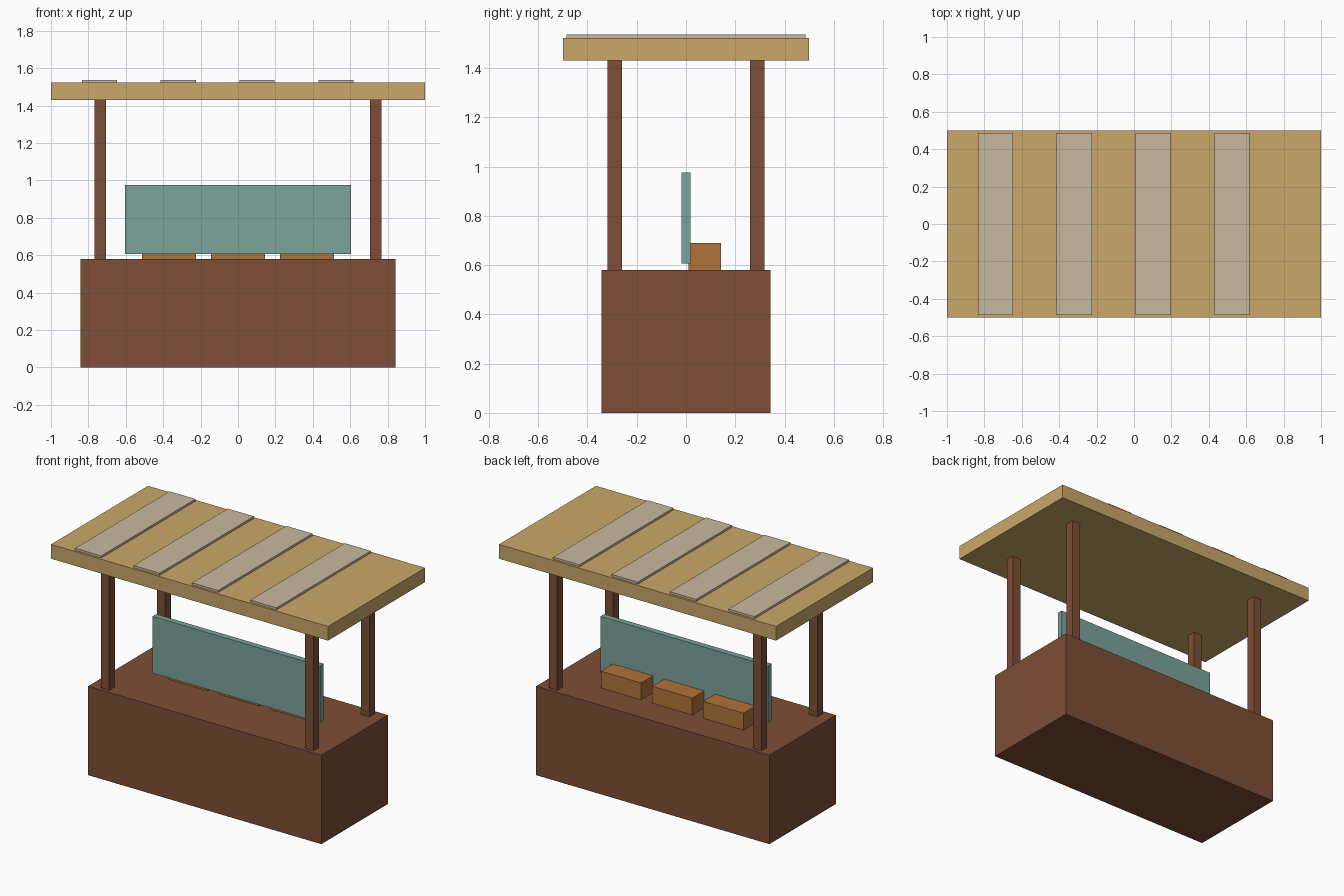
import bpy

if "Cube" in bpy.data.objects:
    bpy.data.objects.remove(bpy.data.objects["Cube"])


def material(name, rgb):
    """Flat material from 0-255 display colour, converted to linear."""
    m = bpy.data.materials.new(name)
    lin = [((c / 255 + 0.055) / 1.055) ** 2.4 for c in rgb]
    m.diffuse_color = (*lin, 1.0)
    m.use_nodes = True
    m.node_tree.nodes["Principled BSDF"].inputs["Base Color"].default_value = m.diffuse_color
    return m


def box(name, x, y, z, mat):
    """Box spanning the (min, max) range on each axis."""
    bpy.ops.mesh.primitive_cube_add(size=1, location=[sum(r) / 2 for r in (x, y, z)])
    ob = bpy.context.object
    ob.name = name
    ob.scale = [r[1] - r[0] for r in (x, y, z)]
    bpy.ops.object.transform_apply(location=False, rotation=False, scale=True)
    ob.data.materials.append(mat)
    return ob


dark_wood = material("dark_wood", (125, 78, 54))
roof_tan = material("roof_tan", (202, 167, 105))
strip_beige = material("strip_beige", (201, 185, 161))
board_teal = material("board_teal", (124, 163, 156))
crate_orange = material("crate_orange", (176, 115, 58))

# Counter
box("counter", (-0.842, 0.842), (-0.343, 0.343), (0, 0.58), dark_wood)

# Four corner posts
for sx in (-1, 1):
    for sy in (-1, 1):
        cx, cy = sx * 0.737, sy * 0.289
        box("post", (cx - 0.03, cx + 0.03), (cy - 0.03, cy + 0.03), (0.58, 1.43), dark_wood)

# Roof slab with raised strips
box("roof", (-1, 1), (-0.5, 0.5), (1.43, 1.523), roof_tan)
for i in range(4):
    x0 = -0.835 + i * 0.4217
    box("roof_strip", (x0, x0 + 0.188), (-0.486, 0.486), (1.515, 1.537), strip_beige)

# Hanging sign board
box("sign_board", (-0.604, 0.604), (-0.019, 0.019), (0.606, 0.976), board_teal)

# Crates behind the board
for cx in (-0.369, 0, 0.369):
    box("crate", (cx - 0.145, cx + 0.145), (0.011, 0.143), (0.58, 0.69), crate_orange)
